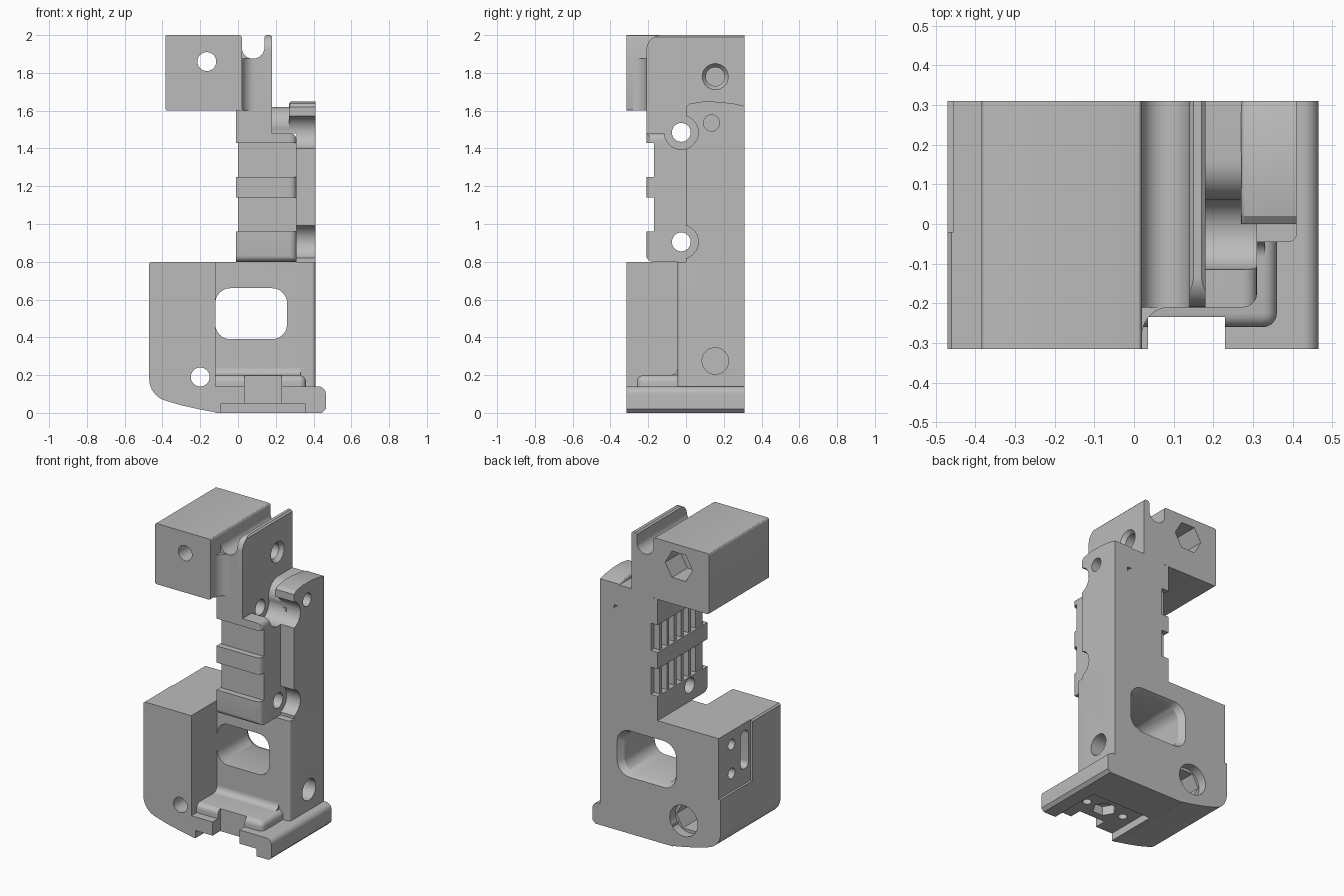
import bpy, bmesh
from math import cos, sin, pi, radians
from mathutils import Vector

if "Cube" in bpy.data.objects:
    bpy.data.objects.remove(bpy.data.objects["Cube"])

gray = bpy.data.materials.new("plain gray")
gray.use_nodes = True
gray.diffuse_color = (0.5, 0.5, 0.5, 1)
gray.node_tree.nodes["Principled BSDF"].inputs["Base Color"].default_value = (0.5, 0.5, 0.5, 1)

FRONT, BACK = -0.315, 0.31
PLACE = {"x": lambda a, b, t: (t, a, b),
         "y": lambda a, b, t: (a, t, b),
         "z": lambda a, b, t: (a, b, t)}


def arc(cx, cy, r, start, end, n=10):
    """Points along an arc, angles in degrees."""
    steps = [radians(start + (end - start) * i / n) for i in range(n + 1)]
    return [(cx + r * cos(t), cy + r * sin(t)) for t in steps]


def circle(cx, cy, r, n=32):
    return arc(cx, cy, r, 0, 360, n)[:-1]


def rounded(a0, a1, b0, b1, r):
    return (arc(a1 - r, b1 - r, r, 0, 90) + arc(a0 + r, b1 - r, r, 90, 180)
            + arc(a0 + r, b0 + r, r, 180, 270) + arc(a1 - r, b0 + r, r, 270, 360))


def prism(name, points, axis, lo, hi, flare=0):
    """Extrude a profile along an axis; flare widens the far end."""
    bm = bmesh.new()
    n = len(points)
    ca = (min(p[0] for p in points) + max(p[0] for p in points)) / 2
    cb = (min(p[1] for p in points) + max(p[1] for p in points)) / 2
    near = [bm.verts.new(PLACE[axis](a, b, lo)) for a, b in points]
    far = [bm.verts.new(PLACE[axis](a + (a - ca) * flare, b + (b - cb) * flare, hi))
           for a, b in points]
    bm.faces.new(near)
    bm.faces.new(far)
    for i in range(n):
        j = (i + 1) % n
        bm.faces.new((near[i], near[j], far[j], far[i]))
    bmesh.ops.recalc_face_normals(bm, faces=bm.faces)
    mesh = bpy.data.meshes.new(name)
    bm.to_mesh(mesh)
    bm.free()
    mesh.materials.append(gray)
    obj = bpy.data.objects.new(name, mesh)
    bpy.context.collection.objects.link(obj)
    return obj


def box(name, x0, x1, y0, y1, z0, z1):
    return prism(name, [(x0, y0), (x1, y0), (x1, y1), (x0, y1)], "z", z0, z1)


def round_edges(obj, width, rule, segments=5):
    """Bevel the edges whose midpoint satisfies the rule."""
    bm = bmesh.new()
    bm.from_mesh(obj.data)
    edges = [e for e in bm.edges if rule((e.verts[0].co + e.verts[1].co) / 2)]
    bmesh.ops.bevel(bm, geom=edges, offset=width, segments=segments,
                    profile=0.5, affect="EDGES")
    bm.to_mesh(obj.data)
    bm.free()


cutters = []


def cut(cutter, *parts):
    cutter.hide_render = True
    cutters.append(cutter)
    for part in parts:
        mod = part.modifiers.new("cut", "BOOLEAN")
        mod.operation = "DIFFERENCE"
        mod.solver = "EXACT"
        mod.object = cutter


# Lower block with curved underside
lower_block = prism("lower_block",
                    [(-0.12, 0.8), (-0.46, 0.8), (-0.47, 0.79)]
                    + arc(-0.35, 0.18, 0.12, 180, 250)
                    + [(-0.3, 0.04), (-0.2, 0.018), (-0.12, 0.003)], "y", FRONT, BACK)

# Wall behind the cavity, foot rail and raised floor
lower_wall = box("lower_wall", -0.12, 0.41, -0.045, BACK, 0.14, 0.8)
round_edges(lower_wall, 0.02, lambda m: m.x > 0.4 and m.y < -0.04)
foot = prism("foot", [(-0.12, 0), (0.445, 0), (0.465, 0.02), (0.465, 0.1)]
             + arc(0.425, 0.1, 0.04, 0, 90) + [(-0.12, 0.14)], "y", FRONT, BACK)
floor_ledge = box("floor_ledge", -0.12, 0.36, -0.26, -0.045, 0.14, 0.2)
round_edges(floor_ledge, 0.035,
            lambda m: (m.z > 0.19 and (m.y < -0.25 or m.x > 0.35))
            or (m.x > 0.35 and m.y < -0.25))
floor_fillet = prism("floor_fillet", [(-0.045, 0.2)] + arc(-0.085, 0.24, 0.04, -90, 0),
                     "x", -0.12, 0.33)

# Middle column
column = box("column", -0.01, 0.31, -0.21, BACK, 0.8, 1.48)
round_edges(column, 0.035, lambda m: (m.y < -0.2 and (m.z < 0.81 or m.x > 0.3))
            or (m.x > 0.3 and m.z > 1.47))

# Side pillar with its cap and shoulder
pillar = box("pillar", 0.31, 0.41, 0, BACK, 0.8, 1.5)
pillar_cap = prism("pillar_cap", [(0, 1.5), (0, 1.62), (0.02, 1.637), (0.09, 1.648),
                                  (0.17, 1.647), (0.25, 1.638), (BACK, 1.625), (BACK, 1.5)],
                   "x", 0.27, 0.41)
round_edges(pillar_cap, 0.012, lambda m: m.z > 1.61 and 0.28 > m.x, 3)
shoulder = prism("shoulder", [(0.06, 1.48)] + arc(0.16, 1.52, 0.1, 180, 90)
                 + [(BACK, 1.62), (BACK, 1.48)], "x", 0.18, 0.31)

# Upper wall with a round-bottomed channel
upper_wall = prism("upper_wall",
                   [(-0.01, 1.48), (0.18, 1.48), (0.18, 1.99), (0.17, 2), (0.15, 2), (0.14, 1.99)]
                   + arc(0.08, 1.935, 0.06, 0, -180, 16)
                   + [(0.02, 1.6), (-0.01, 1.6)], "y", -0.21, BACK)
corner = prism("corner_cutter", [(-0.13, 2.02), (-0.23, 2.02), (-0.23, 1.92)]
               + arc(-0.13, 1.92, 0.08, 180, 90), "x", 0.021, 0.2)
cut(corner, upper_wall)
wall_fillet = prism("wall_fillet", [(0.02, -0.21)] + arc(0.09, -0.28, 0.07, 180, 90),
                    "z", 1.6, 1.875)

# Top block
top_block = box("top_block", -0.385, 0.02, FRONT, BACK, 1.6, 2)
round_edges(top_block, 0.012, lambda m: abs(m.y) < 0.1 and (m.z > 1.99 or m.z < 1.61)
            and (m.x < -0.38 or m.x > 0.01), 3)

# Front and side recesses of the column, with ribs left between slots
for z0, z1 in ((0.96, 1.14), (1.25, 1.43)):
    cut(box("front_recess", -0.1, 0.4, -0.3, -0.17, z0, z1), column)
    cut(box("side_recess", -0.1, 0, -0.3, 0.4, z0, z1), column)
    for i in range(6):
        y = -0.1 + i * 0.075
        cut(box("slot", -0.05, 0.04, y, y + 0.05, z0, z1), column)

# Cross holes with wide channels on the right
for z, x0 in ((1.485, 0.18), (0.905, 0.31)):
    parts = (column, pillar, pillar_cap, shoulder, upper_wall, lower_wall)
    cut(prism("cross_hole", circle(-0.025, z, 0.05), "x", -0.2, 0.6), *parts)
    cut(prism("cross_channel", circle(-0.025, z, 0.09), "x", x0, 0.6), *parts)

# Side holes
cut(prism("foot_side_hole", circle(0.155, 0.275, 0.07), "x", 0.1, 0.6), lower_wall)
cut(prism("cap_hole", circle(0.135, 1.535, 0.043), "x", 0.2, 0.6),
    pillar, pillar_cap, shoulder, column)
cut(prism("upper_hole", circle(0.155, 1.78, 0.05), "x", 0.03, 0.5), upper_wall)
cut(prism("upper_hole_rim", circle(0.155, 1.78, 0.05), "x", 0.155, 0.181, 0.4), upper_wall)

# Window, widened towards the back
cut(prism("window", rounded(-0.12, 0.26, 0.39, 0.66, 0.08), "y", -0.1, 0.4), lower_wall)
cut(prism("window_rim", rounded(-0.12, 0.26, 0.39, 0.66, 0.08), "y", 0.27, 0.312, 0.14),
    lower_wall, lower_block)

# Lengthwise holes with nut pockets at the back
cut(prism("top_hole", circle(-0.165, 1.86, 0.05), "y", -0.4, 0.4), top_block)
cut(prism("top_nut", circle(-0.165, 1.86, 0.1, 6), "y", 0.15, 0.4), top_block)
cut(prism("lower_hole", circle(-0.2, 0.19, 0.05), "y", -0.4, 0.4), lower_block)
cut(prism("lower_nut", circle(-0.2, 0.19, 0.095, 6), "y", 0.1, 0.4), lower_block, lower_wall)
cut(prism("lower_rim", circle(-0.2, 0.19, 0.102), "y", 0.25, 0.4), lower_block, lower_wall)

# Shallow panel with screw holes on the outer side
cut(box("panel", -0.6, -0.455, -0.02, 0.4, 0.4, 0.9), lower_block)
for z in (0.52, 0.71):
    cut(prism("panel_hole", circle(0.175, z, 0.035, 20), "x", -0.6, -0.35), lower_block)
cut(prism("panel_slot", rounded(0, 0.08, 0.5, 0.75, 0.035), "x", -0.6, -0.36), lower_block)

# Underside recess, front notch and fixing holes
cut(box("front_notch", 0.035, 0.23, -0.4, -0.235, -0.1, 0.3), foot, floor_ledge)
cut(box("under_recess", -0.09, 0.355, -0.4, 0.04, -0.1, 0.05), foot)
cut(prism("under_nut", circle(0.13, -0.12, 0.075, 6), "z", 0, 0.11), foot)
for x in (-0.01, 0.27):
    cut(prism("under_hole", circle(x, -0.12, 0.028, 16), "z", 0, 0.11), foot)

# Apply the cuts and remove the cutters
bpy.context.view_layer.update()
depsgraph = bpy.context.evaluated_depsgraph_get()
parts = [lower_block, lower_wall, foot, floor_ledge, floor_fillet, column, pillar,
         pillar_cap, shoulder, upper_wall, wall_fillet, top_block]
meshes = [bpy.data.meshes.new_from_object(p.evaluated_get(depsgraph)) for p in parts]
for part, mesh in zip(parts, meshes):
    part.modifiers.clear()
    part.data = mesh
for cutter in cutters:
    bpy.data.objects.remove(cutter)

# Smooth the curved faces
bpy.ops.object.select_all(action="DESELECT")
for part in parts:
    part.select_set(True)
bpy.context.view_layer.objects.active = parts[0]
bpy.ops.object.shade_smooth_by_angle(angle=radians(30))
